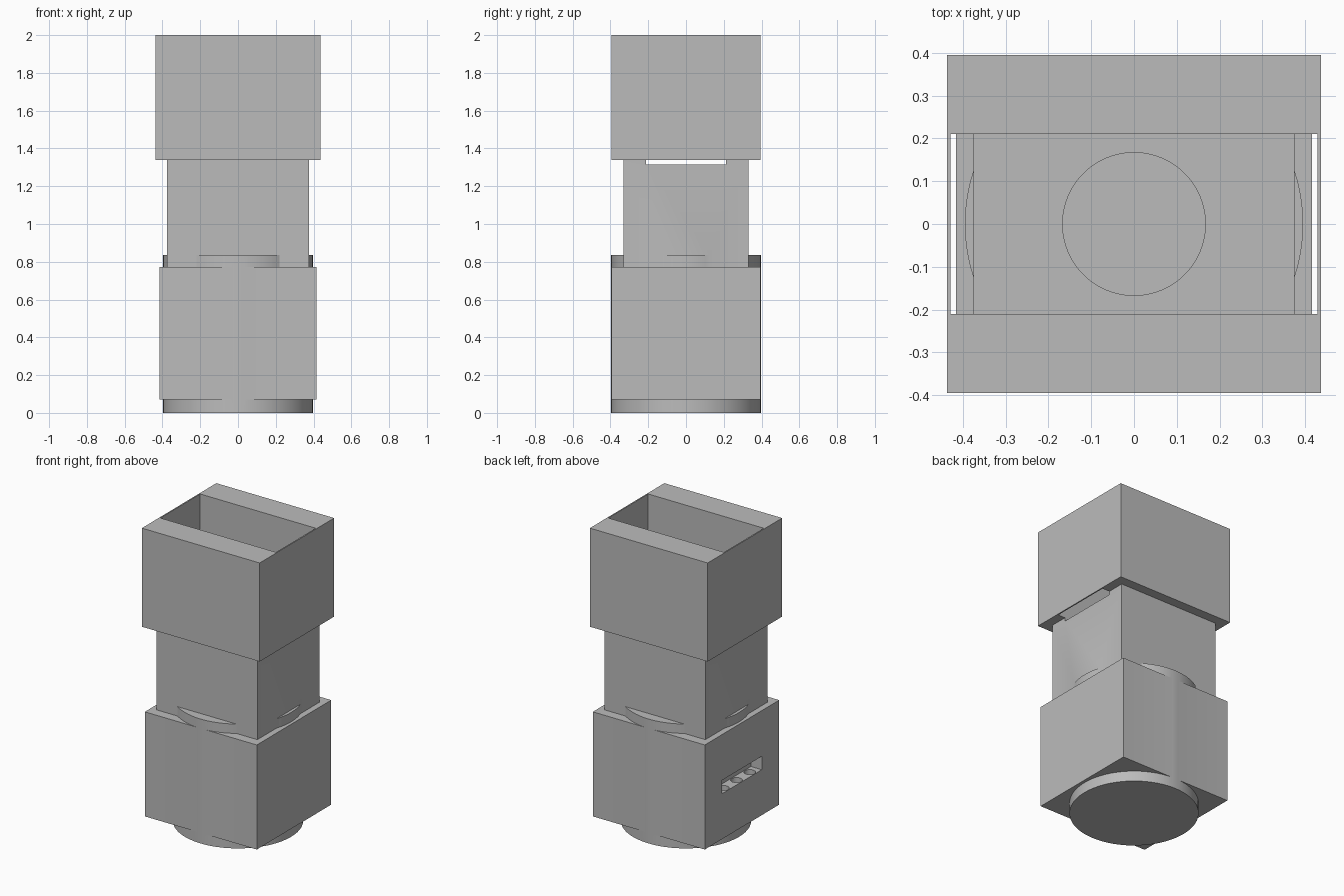
import bpy
import math

if "Cube" in bpy.data.objects:
    bpy.data.objects.remove(bpy.data.objects["Cube"], do_unlink=True)

grey = bpy.data.materials.new("plain grey")
grey.use_nodes = True
grey.diffuse_color = (0.5, 0.5, 0.5, 1)
grey.node_tree.nodes["Principled BSDF"].inputs["Base Color"].default_value = (0.5, 0.5, 0.5, 1)


def finish(obj, name):
    obj.name = name
    obj.data.materials.append(grey)
    return obj


def box(name, x0, x1, half_y, z0, z1):
    bpy.ops.mesh.primitive_cube_add(size=1, location=((x0 + x1) / 2, 0, (z0 + z1) / 2))
    obj = bpy.context.object
    obj.scale = (x1 - x0, 2 * half_y, z1 - z0)
    bpy.ops.object.transform_apply(location=True, rotation=False, scale=True)
    return finish(obj, name)


def cylinder(name, radius, z0, z1, x=0, y=0, sides=96):
    bpy.ops.mesh.primitive_cylinder_add(vertices=sides, radius=radius, depth=z1 - z0,
                                        location=(x, y, (z0 + z1) / 2))
    bpy.ops.object.transform_apply(location=True, rotation=False, scale=False)
    return finish(bpy.context.object, name)


def combine(target, tool, operation):
    """Apply a boolean and discard the tool."""
    mod = target.modifiers.new("shape", "BOOLEAN")
    mod.operation = operation
    mod.solver = "EXACT"
    mod.object = tool
    bpy.context.view_layer.objects.active = target
    bpy.ops.object.modifier_apply(modifier=mod.name)
    bpy.data.objects.remove(tool, do_unlink=True)


# Base block with a round core showing above and below, and a square neck
body = box("base_and_neck", -0.416, 0.416, 0.3945, 0.07, 0.772)
combine(body, cylinder("core", 0.3958, 0, 0.835), "UNION")
combine(body, box("neck", -0.375, 0.375, 0.33, 0.5, 1.34), "UNION")

# Channel across the neck top, with a round bore in its floor
combine(body, box("channel", -0.6, 0.6, 0.211, 1.315, 1.5), "DIFFERENCE")
combine(body, cylinder("bore", 0.167, 0.85, 1.4), "DIFFERENCE")

# Socket in the right side with three pin holes in its floor
combine(body, box("socket", -0.6, -0.335, 0.21, 0.375, 0.465), "DIFFERENCE")
for y in (-0.14, 0, 0.14):
    combine(body, cylinder("pin_hole", 0.036, 0.28, 0.42, -0.375, y, 32), "DIFFERENCE")

# Upper block, open from top to bottom, with thin side walls
head = box("upper_block", -0.4375, 0.4375, 0.395, 1.338, 2)
combine(head, box("opening", -0.429, 0.429, 0.211, 1.2, 2.2), "DIFFERENCE")

# Smooth round surfaces, keep hard edges
for obj in (body, head):
    bpy.ops.object.select_all(action="DESELECT")
    obj.select_set(True)
    bpy.context.view_layer.objects.active = obj
    bpy.ops.object.shade_smooth_by_angle(angle=math.radians(30))
